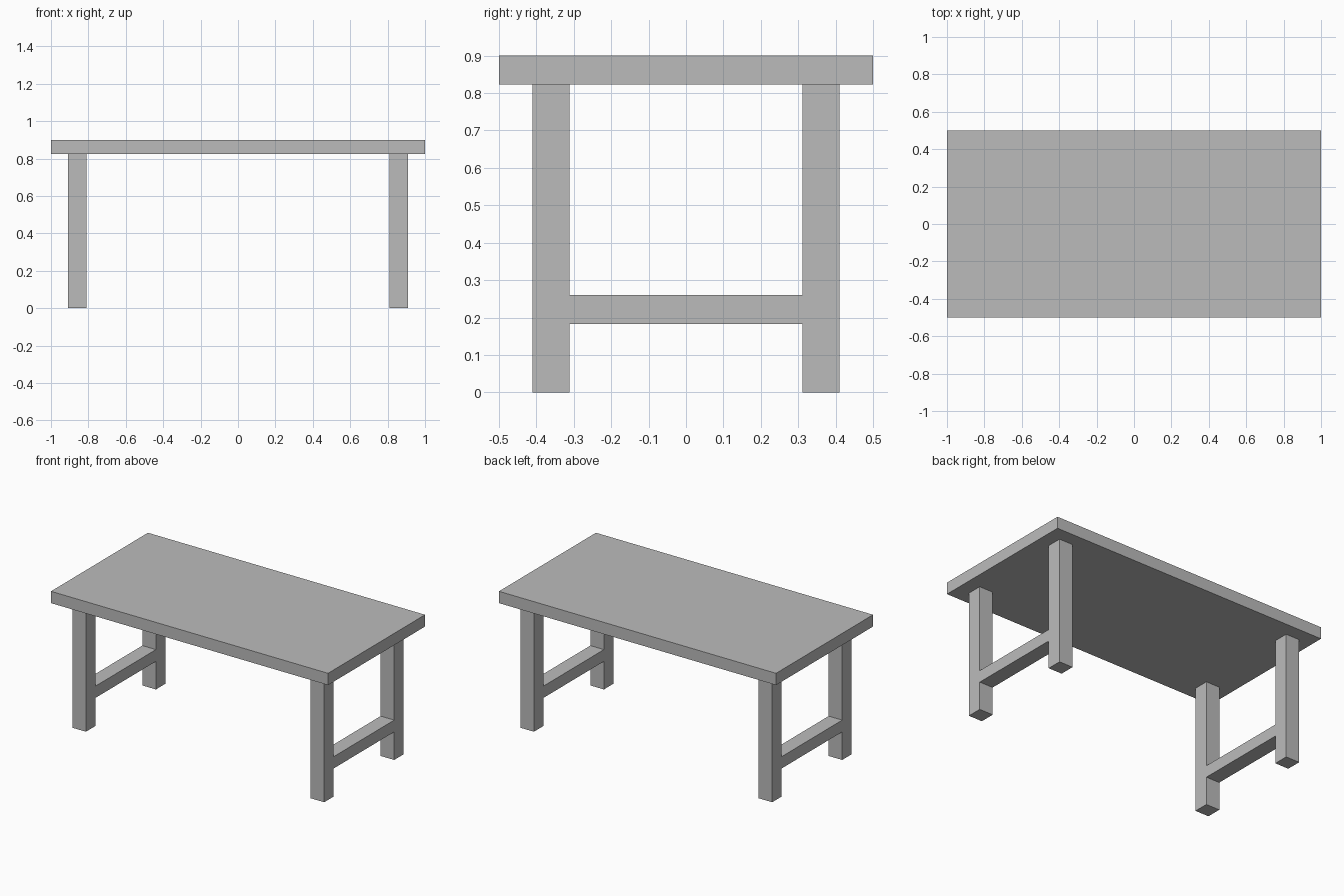
import bpy
import bmesh
from mathutils import Matrix, Vector

cube = bpy.data.objects.get("Cube")
if cube:
    bpy.data.objects.remove(cube, do_unlink=True)

grey = bpy.data.materials.new("plain_grey")
grey.use_nodes = True
colour = (0.5, 0.5, 0.5, 1)
grey.diffuse_color = colour
grey.node_tree.nodes["Principled BSDF"].inputs["Base Color"].default_value = colour


def box(name, low, high, open_ends=False):
    """Axis-aligned box between two corners; open_ends drops the hidden y faces."""
    low, high = Vector(low), Vector(high)
    bm = bmesh.new()
    bmesh.ops.create_cube(bm, size=1, matrix=Matrix.Translation((low + high) / 2)
                          @ Matrix.Diagonal((*(high - low), 1)))
    if open_ends:
        ends = [f for f in bm.faces if abs(f.normal.y) > 0.9]
        bmesh.ops.delete(bm, geom=ends, context="FACES_ONLY")
    mesh = bpy.data.meshes.new(name)
    bm.to_mesh(mesh)
    bm.free()
    mesh.materials.append(grey)
    obj = bpy.data.objects.new(name, mesh)
    bpy.context.collection.objects.link(obj)
    return obj


TOP, UNDERSIDE = 0.9, 0.823
LEG = 0.098
LEG_X, LEG_Y = 0.86, 0.361  # leg centres
half = LEG / 2

# Table top
box("table_top", (-1, -0.5, UNDERSIDE), (1, 0.5, TOP))

for side, sx in (("right", -1), ("left", 1)):
    x = sx * LEG_X
    # Square legs
    for end, sy in (("front", -1), ("back", 1)):
        y = sy * LEG_Y
        box(f"{end}_{side}_leg", (x - half, y - half, 0), (x + half, y + half, UNDERSIDE))
    # Cross rail, flush with the legs on both faces
    reach = LEG_Y - half
    box(f"{side}_cross_rail", (x - half, -reach, 0.183), (x + half, reach, 0.26), open_ends=True)
